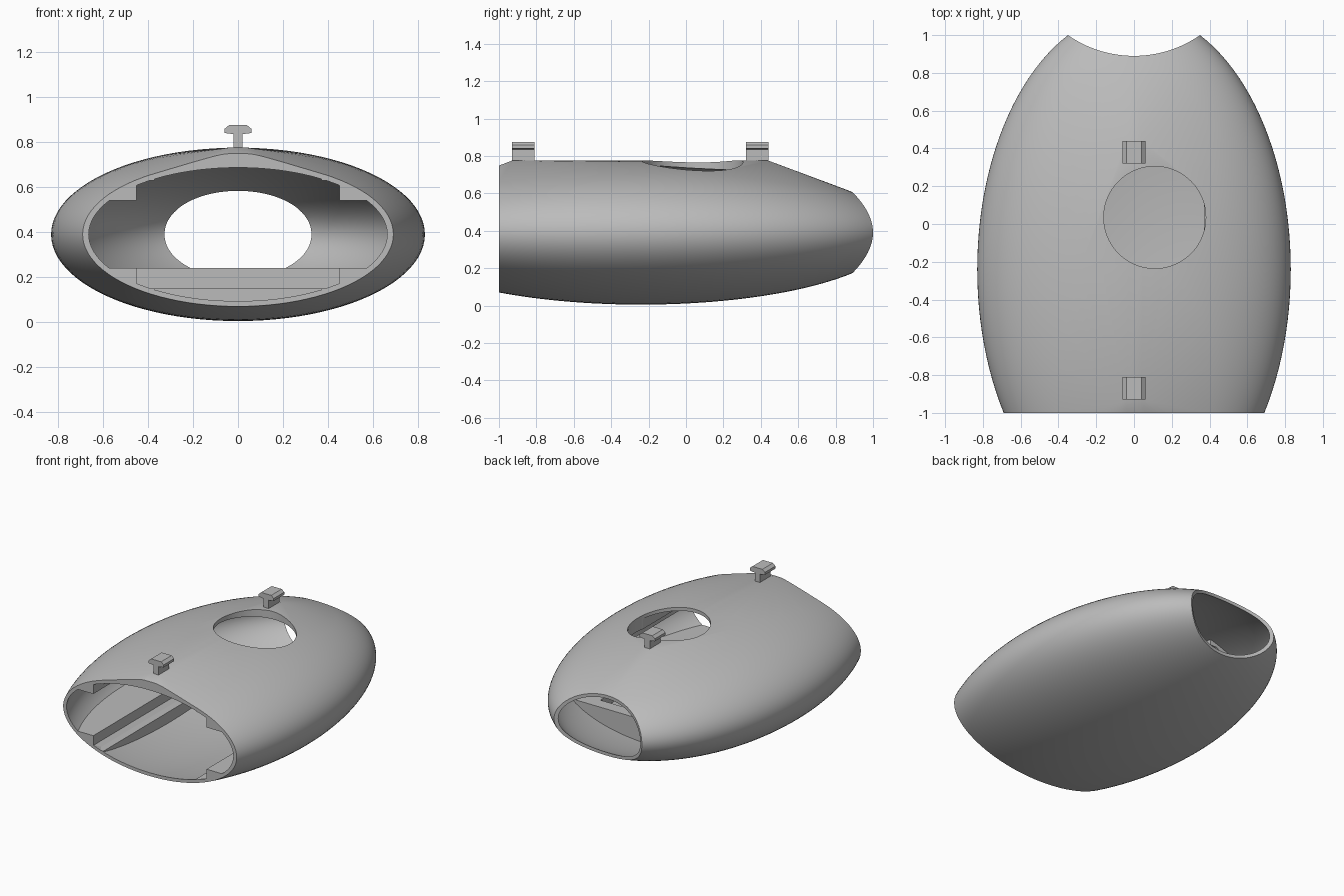
import bpy, bmesh, math
from mathutils import Matrix, Vector

if "Cube" in bpy.data.objects:
    bpy.data.objects.remove(bpy.data.objects["Cube"])

CENTRE = Vector((0, -0.24, 0.39))
OUTER = (0.83, 1.367, 0.385)
INNER = (0.805, 1.34, 0.36)
POSTS = (-0.87, 0.38)
HOLE = (0.11, 0.035)

grey = bpy.data.materials.new("light_grey")
grey.use_nodes = True
grey.diffuse_color = (0.5, 0.5, 0.5, 1)
grey.node_tree.nodes["Principled BSDF"].inputs["Base Color"].default_value = (0.5, 0.5, 0.5, 1)


def finish(name, bm):
    bmesh.ops.recalc_face_normals(bm, faces=bm.faces)
    mesh = bpy.data.meshes.new(name)
    bm.to_mesh(mesh)
    bm.free()
    ob = bpy.data.objects.new(name, mesh)
    mesh.materials.append(grey)
    bpy.context.collection.objects.link(ob)
    return ob


def ellipsoid(name, radii, pads=()):
    # Poles lie along y; optional pads are wrapped in a convex hull
    bm = bmesh.new()
    m = Matrix.Translation(CENTRE) @ Matrix.Diagonal((*radii, 1)) @ Matrix.Rotation(math.pi / 2, 4, 'X')
    bmesh.ops.create_uvsphere(bm, u_segments=96, v_segments=64, radius=1, matrix=m)
    if pads:
        points = [v.co.copy() for v in bm.verts] + list(pads)
        bm.free()
        bm = bmesh.new()
        for p in points:
            bm.verts.new(p)
        res = bmesh.ops.convex_hull(bm, input=bm.verts[:])
        bmesh.ops.delete(bm, geom=[v for v in bm.verts if not v.link_faces], context='VERTS')
    return finish(name, bm)


def prism(name, profile, lo, hi, axis='y'):
    # Profile is (x, z) swept along y, or (y, z) swept along x
    bm = bmesh.new()
    place = (lambda a, b, t: (a, t, b)) if axis == 'y' else (lambda a, b, t: (t, a, b))
    face = bm.faces.new([bm.verts.new(place(a, b, lo)) for a, b in profile])
    new = bmesh.ops.extrude_face_region(bm, geom=[face])["geom"]
    shift = Vector(place(0, 0, hi - lo))
    bmesh.ops.translate(bm, vec=shift, verts=[g for g in new if isinstance(g, bmesh.types.BMVert)])
    return finish(name, bm)


def cylinder(name, x, y, z, radius, depth):
    bm = bmesh.new()
    bmesh.ops.create_cone(bm, cap_ends=True, segments=128, radius1=radius, radius2=radius,
                          depth=depth, matrix=Matrix.Translation((x, y, z)))
    return finish(name, bm)


def combine(ob, tool, operation):
    mod = ob.modifiers.new("cut", 'BOOLEAN')
    mod.operation, mod.object, mod.solver = operation, tool, 'EXACT'
    select(ob)
    bpy.ops.object.modifier_apply(modifier=mod.name)


def select(ob):
    bpy.ops.object.select_all(action='DESELECT')
    ob.select_set(True)
    bpy.context.view_layer.objects.active = ob


# Cutters
cavity = ellipsoid("cavity_cutter", INNER)
fill = ellipsoid("fill_limit", [r + 0.006 for r in INNER])
front_cut = prism("front_cutter", [(-2, -1), (2, -1), (2, 2), (-2, 2)], -3, -1)
back_cut = cylinder("back_cutter", 0, 1.502, 0.4, 0.612, 3)
hole_cut = cylinder("hole_cutter", *HOLE, 0.9, 0.27, 0.8)
cutters = [cavity, fill, front_cut, back_cut, hole_cut]

# Outer shell, drawn up to the two post bases
pads = [Vector((sx * 0.04, y + sy * 0.06, 0.775)) for y in POSTS for sx in (-1, 1) for sy in (-1, 1)]
shell = ellipsoid("shell", OUTER, pads)
for tool in (cavity, front_cut, back_cut, hole_cut):
    combine(shell, tool, 'DIFFERENCE')
select(shell)
bpy.ops.object.shade_smooth_by_angle(angle=math.radians(30))

# Stepped rails inside, mirrored left/right and top/bottom
step = [(0.37, 0), (0.37, 0.15), (0.42, 0.15), (0.45, 0.17), (0.45, 0.24), (0.8, 0.24), (0.8, 0)]
for side, sx in (("left", 1), ("right", -1)):
    for level in ("lower", "upper"):
        pts = [(sx * x, z if level == "lower" else 0.78 - z) for x, z in step]
        rail = prism(f"{level}_{side}_rail", pts, -1, 0.335)
        combine(rail, fill, 'INTERSECT')
        if level == "upper":
            combine(rail, hole_cut, 'DIFFERENCE')

# Cross wall with a low ledge behind the floor
wall = prism("cross_wall", [(0.31, 0), (0.31, 0.15), (0.33, 0.15), (0.33, 0.24), (0.42, 0.24), (0.42, 0)],
             -0.8, 0.8, 'x')
combine(wall, fill, 'INTERSECT')

# T-shaped mounting posts on top
half = [(0.02, 0.765), (0.02, 0.835), (0.06, 0.84), (0.06, 0.858), (0.04, 0.875)]
outline = half + [(-x, z) for x, z in reversed(half)]
for name, y in zip(("front_post", "back_post"), POSTS):
    prism(name, outline, y - 0.06, y + 0.06)

for tool in cutters:
    bpy.data.objects.remove(tool)
